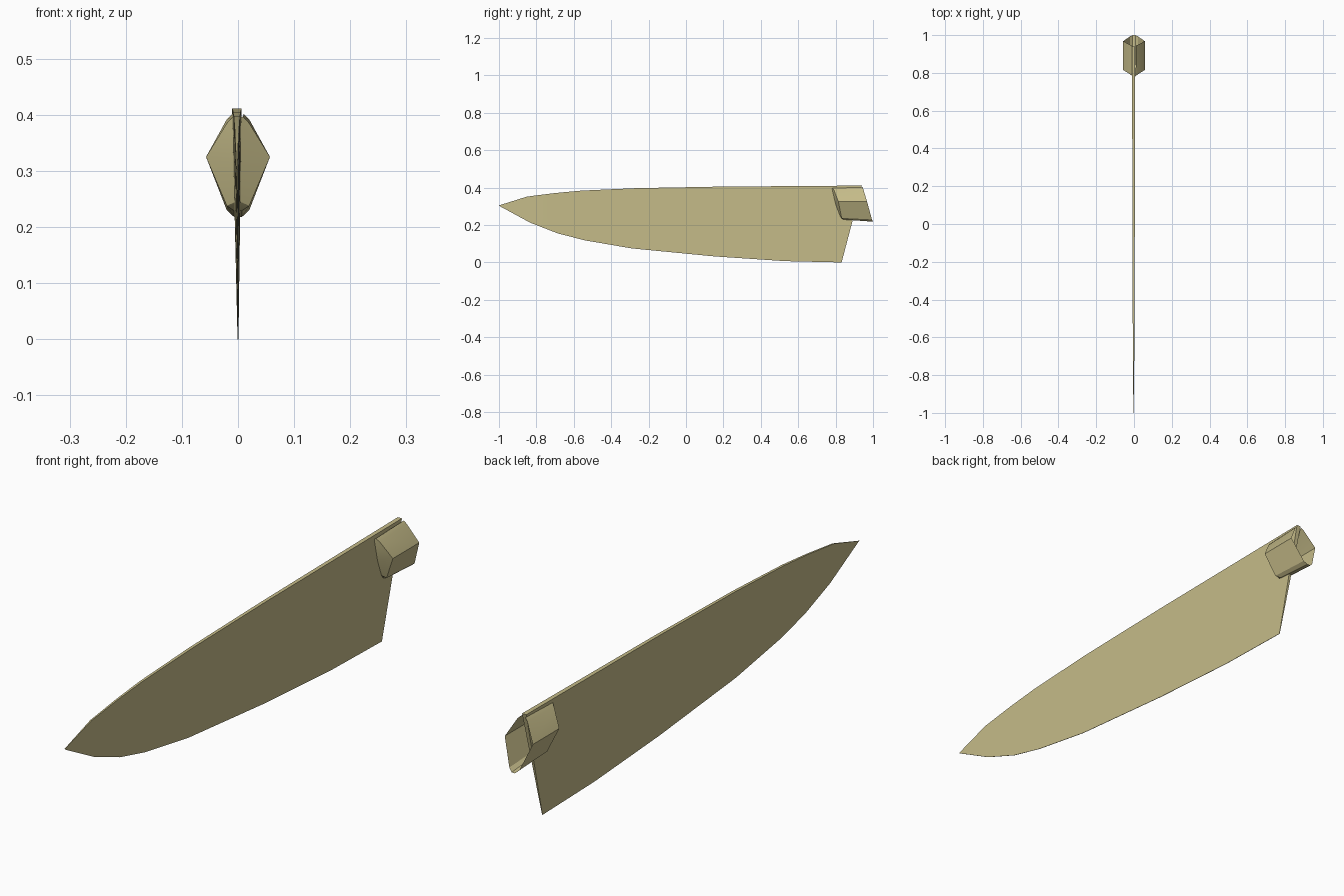
import bpy
import bmesh
import math

cube = bpy.data.objects.get("Cube")
if cube:
    bpy.data.objects.remove(cube, do_unlink=True)

# One flat khaki metal colour
COLOUR = (0.56, 0.50, 0.25, 1.0)
khaki = bpy.data.materials.new("khaki")
khaki.use_nodes = True
khaki.diffuse_color = COLOUR
bsdf = next(n for n in khaki.node_tree.nodes if n.type == 'BSDF_PRINCIPLED')
bsdf.inputs["Base Color"].default_value = COLOUR


def loft(name, rows, closed=False, caps=False):
    """Skin quads between rows of points with equal counts."""
    bm = bmesh.new()
    grid = [[bm.verts.new(p) for p in row] for row in rows]
    n = len(rows[0])
    for a, b in zip(grid, grid[1:]):
        for i in range(n if closed else n - 1):
            j = (i + 1) % n
            bm.faces.new((a[i], a[j], b[j], b[i]))
    if caps:
        bm.faces.new(grid[0])
        bm.faces.new(grid[-1])
    bmesh.ops.recalc_face_normals(bm, faces=bm.faces)
    mesh = bpy.data.meshes.new(name)
    bm.to_mesh(mesh)
    bm.free()
    mesh.materials.append(khaki)
    obj = bpy.data.objects.new(name, mesh)
    bpy.context.collection.objects.link(obj)
    return obj


# Blade: wedge sections (spine y, spine z, edge y, edge z, spine half width)
stations = [
    (-1.00, 0.305, -0.998, 0.302, 0.0010),
    (-0.85, 0.352, -0.834, 0.213, 0.0025),
    (-0.70, 0.371, -0.685, 0.155, 0.0035),
    (-0.56, 0.384, -0.540, 0.118, 0.0045),
    (-0.27, 0.397, -0.290, 0.075, 0.0055),
    (0.16, 0.405, 0.155, 0.032, 0.0065),
    (0.54, 0.408, 0.530, 0.007, 0.0075),
    (0.94, 0.411, 0.832, 0.000, 0.0085),
]
SPINE_X = -0.002
blade = loft("blade", [
    [(SPINE_X - w, ys, zs), (SPINE_X + w, ys, zs),
     (0.0008, ye, ze), (-0.0008, ye, ze)]
    for ys, zs, ye, ze, w in stations], closed=True, caps=True)

# Bolster: half shell, open at the back; each row runs blade side, front rim, back rim
bolster = loft("bolster", [
    [(0.004, 0.780, 0.395), (0.009, 0.785, 0.397), (0.010, 0.945, 0.402)],
    [(0.004, 0.782, 0.385), (0.020, 0.792, 0.385), (0.020, 0.948, 0.392)],
    [(0.004, 0.800, 0.310), (0.057, 0.815, 0.325), (0.057, 0.968, 0.325)],
    [(0.004, 0.825, 0.245), (0.020, 0.832, 0.238), (0.020, 0.994, 0.230)],
    [(0.004, 0.835, 0.232), (0.007, 0.845, 0.229), (0.007, 1.000, 0.218)],
    [(0.000, 0.835, 0.232), (0.000, 0.845, 0.229), (0.000, 1.000, 0.218)],
])
mirror = bolster.modifiers.new("mirror", 'MIRROR')
mirror.use_axis[0] = True
mirror.merge_threshold = 0.0005

# Smooth shading with sharp corners kept
for obj in (blade, bolster):
    bpy.ops.object.select_all(action='DESELECT')
    obj.select_set(True)
    bpy.context.view_layer.objects.active = obj
    bpy.ops.object.shade_smooth_by_angle(angle=math.radians(25))
